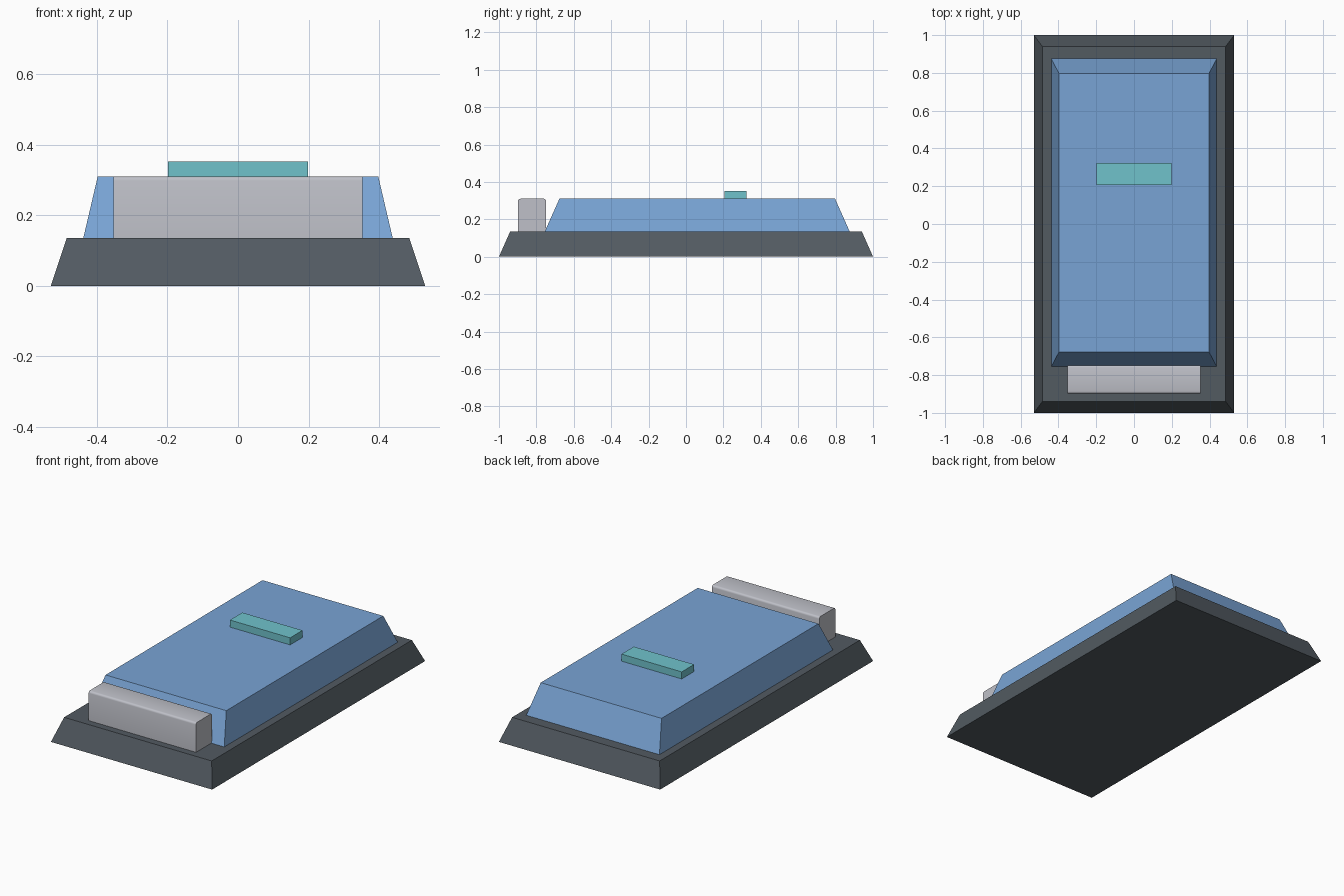
import bpy
import bmesh
import math

cube = bpy.data.objects.get("Cube")
if cube:
    bpy.data.objects.remove(cube, do_unlink=True)


def material(name, rgb):
    mat = bpy.data.materials.new(name)
    mat.use_nodes = True
    mat.diffuse_color = (*rgb, 1)
    mat.node_tree.nodes["Principled BSDF"].inputs["Base Color"].default_value = (*rgb, 1)
    return mat


def frustum(name, mat, low, high, z0, z1):
    """Block with bottom and top rectangles given as (half width, y min, y max)."""
    bm = bmesh.new()
    rings = []
    for (hw, y0, y1), z in ((low, z0), (high, z1)):
        corners = ((-hw, y0), (hw, y0), (hw, y1), (-hw, y1))
        rings.append([bm.verts.new((x, y, z)) for x, y in corners])
    bottom, top = rings
    bm.faces.new(bottom[::-1])
    bm.faces.new(top)
    for i in range(4):
        j = (i + 1) % 4
        bm.faces.new((bottom[i], bottom[j], top[j], top[i]))
    mesh = bpy.data.meshes.new(name)
    bm.to_mesh(mesh)
    bm.free()
    mesh.materials.append(mat)
    obj = bpy.data.objects.new(name, mesh)
    bpy.context.collection.objects.link(obj)
    return obj


charcoal = material("charcoal", (0.085, 0.103, 0.12))
blue = material("soft blue", (0.19, 0.37, 0.66))
silver = material("silver grey", (0.52, 0.53, 0.58))
teal = material("teal", (0.16, 0.54, 0.60))

# Tapered slabs
frustum("base", charcoal, (0.53, -1, 1), (0.485, -0.94, 0.94), 0, 0.135)
frustum("upper_body", blue, (0.438, -0.755, 0.875), (0.397, -0.677, 0.797), 0.135, 0.31)

# Raised bar on the upper body
bar = (0.198, 0.207, 0.323)
frustum("raised_bar", teal, bar, bar, 0.31, 0.352)

# Front block with its long top edges rounded
block = (0.353, -0.898, -0.748)
front_block = frustum("front_block", silver, block, block, 0.135, 0.31)
bm = bmesh.new()
bm.from_mesh(front_block.data)
top_edges = [e for e in bm.edges
             if all(v.co.z > 0.3 for v in e.verts)
             and abs(e.verts[0].co.y - e.verts[1].co.y) < 0.01]
bmesh.ops.bevel(bm, geom=top_edges, offset=0.012, segments=3, profile=0.5, affect='EDGES')
bm.to_mesh(front_block.data)
bm.free()

bpy.ops.object.select_all(action='DESELECT')
front_block.select_set(True)
bpy.context.view_layer.objects.active = front_block
bpy.ops.object.shade_smooth_by_angle(angle=math.radians(40))
